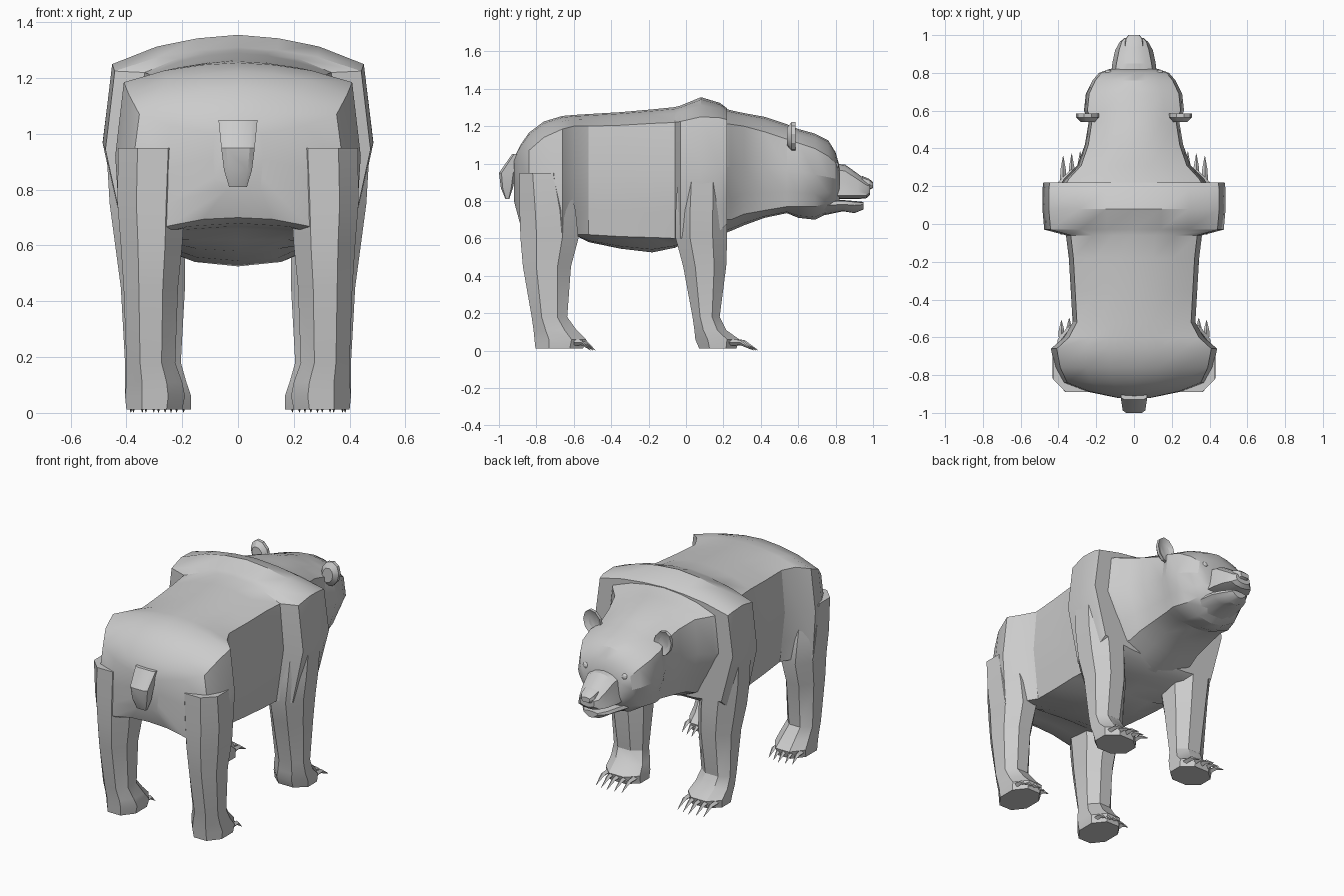
import bpy, bmesh, math
from mathutils import Vector


def finish(name, bm, angle=28, mirror=False):
    bmesh.ops.recalc_face_normals(bm, faces=bm.faces)
    me = bpy.data.meshes.new(name)
    bm.to_mesh(me)
    bm.free()
    ob = bpy.data.objects.new(name, me)
    bpy.context.collection.objects.link(ob)
    if mirror:
        ob.modifiers.new("Mirror", 'MIRROR')
    bpy.ops.object.select_all(action='DESELECT')
    bpy.context.view_layer.objects.active = ob
    ob.select_set(True)
    bpy.ops.object.shade_smooth_by_angle(angle=math.radians(angle))
    return ob


def loft(name, rings, **kw):
    """Skin closed rings of equal point count and cap both ends."""
    bm = bmesh.new()
    vs = [[bm.verts.new(p) for p in r] for r in rings]
    n = len(vs[0])
    for a, b in zip(vs, vs[1:]):
        for i in range(n):
            j = (i + 1) % n
            bm.faces.new((a[i], a[j], b[j], b[i]))
    bm.faces.new(vs[0])
    bm.faces.new(vs[-1])
    return finish(name, bm, **kw)


def body_ring(y, top, cz, w, lz, lw, bot):
    """Boxy arch section: crown, shoulder corner, flank, lower corner, belly."""
    half = [(0.3 * w, top - 0.12 * (top - cz)), (0.6 * w, top - 0.4 * (top - cz)), (0.93 * w, cz),
            (w, cz * 0.55 + lz * 0.45), (0.4 * w + 0.6 * lw, cz * 0.22 + lz * 0.78),
            (lw, lz), (0.5 * lw, bot * 0.8 + lz * 0.2)]
    pts = [(0, top)] + half + [(0, bot)] + [(-x, z) for x, z in reversed(half)]
    return [(x, y, z) for x, z in pts]


def slab_ring(z, x0, x1, y0, y1, c=0.28):
    """Horizontal leg section: rectangle with chamfered corners."""
    cx, cy = c * (x1 - x0), c * (y1 - y0)
    return [(x, y, z) for x, y in ((x0 + cx, y0), (x1 - cx, y0), (x1, y0 + cy), (x1, y1 - cy),
                                   (x1 - cx, y1), (x0 + cx, y1), (x0, y1 - cy), (x0, y0 + cy))]


# Trunk from rump through shoulders: y, top, corner z, half width, low z, low half width, belly z
trunk = [
    (-.92, 1.03, 1.00, .09, .80, .08, .80),
    (-.885, 1.10, 1.03, .26, .67, .25, .70),
    (-.84, 1.165, 1.07, .38, .62, .36, .68),
    (-.76, 1.225, 1.14, .42, .60, .41, .67),
    (-.66, 1.255, 1.185, .44, .60, .42, .66),
    (-.60, 1.26, 1.20, .37, .62, .34, .62),
    (-.52, 1.265, 1.20, .325, .62, .29, .58),
    (-.35, 1.275, 1.205, .335, .61, .30, .545),
    (-.18, 1.29, 1.215, .345, .605, .31, .525),
    (-.06, 1.302, 1.22, .36, .60, .31, .55),
    (-.03, 1.31, 1.225, .475, .60, .40, .565),
    (.08, 1.355, 1.25, .485, .62, .41, .59),
    (.18, 1.325, 1.245, .485, .64, .41, .62),
    (.22, 1.295, 1.235, .48, .68, .40, .65),
]
loft("trunk", [body_ring(*r) for r in trunk])

# Neck and skull, same section format
neck = [
    (.16, 1.31, 1.22, .42, .70, .25, .61),
    (.24, 1.285, 1.21, .37, .70, .23, .64),
    (.31, 1.27, 1.20, .30, .73, .22, .67),
    (.42, 1.25, 1.17, .26, .75, .21, .71),
    (.54, 1.21, 1.13, .24, .77, .20, .735),
    (.60, 1.185, 1.11, .265, .77, .21, .71),
    (.69, 1.16, 1.08, .255, .77, .18, .70),
    (.76, 1.125, 1.04, .22, .79, .15, .735),
    (.80, 1.06, 1.00, .185, .82, .13, .75),
    (.82, .99, .95, .13, .84, .10, .76),
]
loft("neck_and_head", [body_ring(*r) for r in neck])

# Muzzle, jaw and nose: y, top, corner z, half width, low z, low half width, bottom
muzzle = [(.78, 1.00, .97, .11, .83, .12, .81), (.85, .995, .96, .10, .83, .115, .81),
          (.92, .945, .915, .085, .83, .10, .81), (.965, .91, .885, .07, .83, .075, .815),
          (.985, .895, .88, .05, .845, .045, .835)]
loft("muzzle", [body_ring(*r) for r in muzzle])
jaw = [(.72, .80, .795, .14, .75, .11, .72), (.84, .805, .80, .115, .76, .08, .745),
       (.90, .80, .795, .09, .755, .06, .735), (.95, .795, .79, .05, .77, .035, .755)]
loft("lower_jaw", [body_ring(*r) for r in jaw])
nose = [(.94, .935, .925, .05, .88, .04, .87), (.98, .918, .91, .045, .865, .035, .86),
        (1.0, .90, .895, .03, .87, .02, .87)]
loft("nose", [body_ring(*r) for r in nose])

# Eyes
bm = bmesh.new()
bmesh.ops.create_uvsphere(bm, u_segments=10, v_segments=6, radius=.022)
bmesh.ops.translate(bm, vec=(.135, .795, .99), verts=bm.verts)
finish("eyes", bm, mirror=True)

# Ears: thin dished oval discs
bm = bmesh.new()
N = 10
rings = []
for k, y in ((.55, .57), (1.0, .585), (1.0, .565), (.6, .54)):
    rings.append([bm.verts.new((.245 + .062 * k * math.cos(2 * math.pi * i / N), y,
                                1.145 + .078 * k * math.sin(2 * math.pi * i / N)
                                + .2 * .062 * k * math.cos(2 * math.pi * i / N)))
                  for i in range(N)])
for a, b in zip(rings, rings[1:]):
    for i in range(N):
        bm.faces.new((a[i], a[(i + 1) % N], b[(i + 1) % N], b[i]))
bm.faces.new(rings[0])
bm.faces.new(rings[-1])
finish("ears", bm, mirror=True)

# Legs with paws: z, inner x, outer x, rear y, front y
front_leg = [(1.0, .22, .475, -.04, .22), (.75, .20, .46, -.055, .22), (.60, .19, .44, -.055, .22),
             (.45, .19, .42, -.015, .215), (.18, .205, .405, .035, .18), (.11, .185, .405, .045, .215),
             (.06, .168, .405, .05, .285), (.012, .168, .40, .07, .27)]
loft("front_legs", [slab_ring(*r) for r in front_leg], mirror=True)
hind_leg = [(.95, .18, .43, -.89, -.64), (.75, .19, .432, -.89, -.59), (.60, .20, .42, -.885, -.575),
            (.45, .215, .41, -.872, -.615), (.18, .225, .40, -.825, -.635), (.11, .20, .40, -.815, -.585),
            (.06, .19, .405, -.81, -.535), (.012, .20, .40, -.805, -.55)]
loft("hind_legs", [slab_ring(*r) for r in hind_leg], mirror=True)


# Claws: five curved tapering spikes per paw
def claws(name, xs, y, length):
    bm = bmesh.new()
    for k, x in enumerate(xs):
        y0 = y - .012 * abs(k - 2)
        path = [(0, .045, .017), (.45, .043, .014), (1, .002, .001)]
        rs = [[bm.verts.new((x + r * math.cos(math.pi * i / 2), y0 + length * t,
                             z + r * math.sin(math.pi * i / 2))) for i in range(4)]
              for t, z, r in path]
        for a, b in zip(rs, rs[1:]):
            for i in range(4):
                bm.faces.new((a[i], a[(i + 1) % 4], b[(i + 1) % 4], b[i]))
        bm.faces.new(rs[0])
        bm.faces.new(rs[-1])
    finish(name, bm, mirror=True)


claws("front_claws", [.195 + .045 * i for i in range(5)], .255, .13)
claws("hind_claws", [.22 + .041 * i for i in range(5)], -.575, .09)

# Tail: z, half width, rear y, front y
tail = [(1.05, .07, -.93, -.86), (.95, .06, -1.0, -.91), (.87, .05, -.99, -.925), (.81, .032, -.965, -.945)]
loft("tail", [slab_ring(z, -w, w, a, b, .15) for z, w, a, b in tail])
